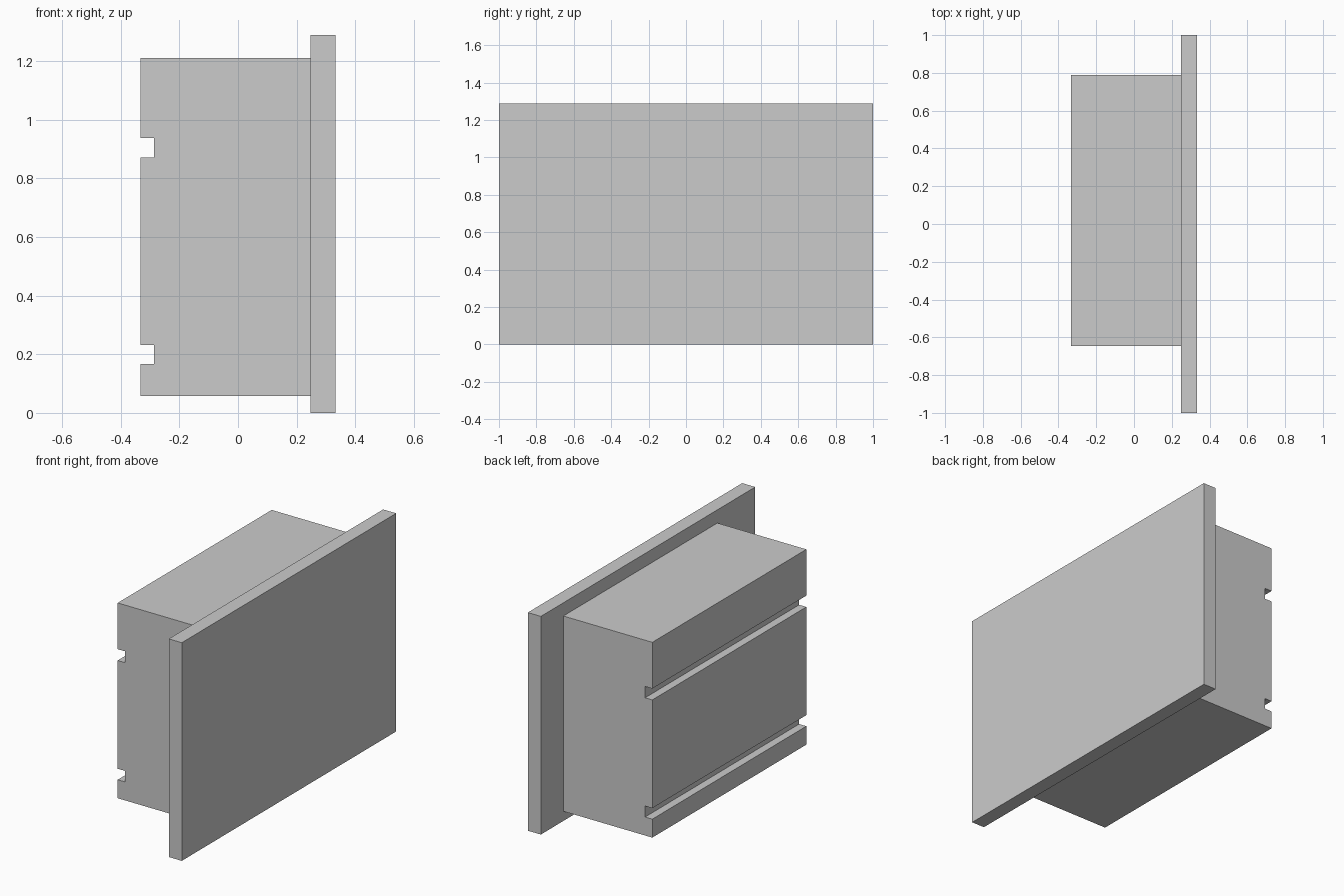
import bpy, bmesh

if "Cube" in bpy.data.objects:
    bpy.data.objects.remove(bpy.data.objects["Cube"])


def extrude_profile(name, points, y0, y1):
    """Extrude an XZ outline along Y into a closed solid."""
    bm = bmesh.new()
    face = bm.faces.new([bm.verts.new((x, y0, z)) for x, z in points])
    result = bmesh.ops.extrude_face_region(bm, geom=[face])
    verts = [v for v in result["geom"] if isinstance(v, bmesh.types.BMVert)]
    bmesh.ops.translate(bm, verts=verts, vec=(0, y1 - y0, 0))
    bmesh.ops.recalc_face_normals(bm, faces=bm.faces)
    mesh = bpy.data.meshes.new(name)
    bm.to_mesh(mesh)
    bm.free()
    obj = bpy.data.objects.new(name, mesh)
    bpy.context.collection.objects.link(obj)
    return obj


# Front panel
PLATE_X, FRONT_X, HEIGHT = 0.248, 0.333, 1.288
extrude_profile("front_panel",
                [(PLATE_X, 0), (FRONT_X, 0), (FRONT_X, HEIGHT), (PLATE_X, HEIGHT)],
                -1.0, 1.0)

# Housing with two full-length rail grooves in its back
BACK_X, GROOVE_X = -0.333, -0.286
BOTTOM, TOP = 0.057, 1.21
outline = [(PLATE_X, TOP), (PLATE_X, BOTTOM), (BACK_X, BOTTOM)]
for low, high in ((0.166, 0.231), (0.87, 0.937)):
    outline += [(BACK_X, low), (GROOVE_X, low), (GROOVE_X, high), (BACK_X, high)]
outline.append((BACK_X, TOP))
extrude_profile("housing", outline, -0.647, 0.79)
